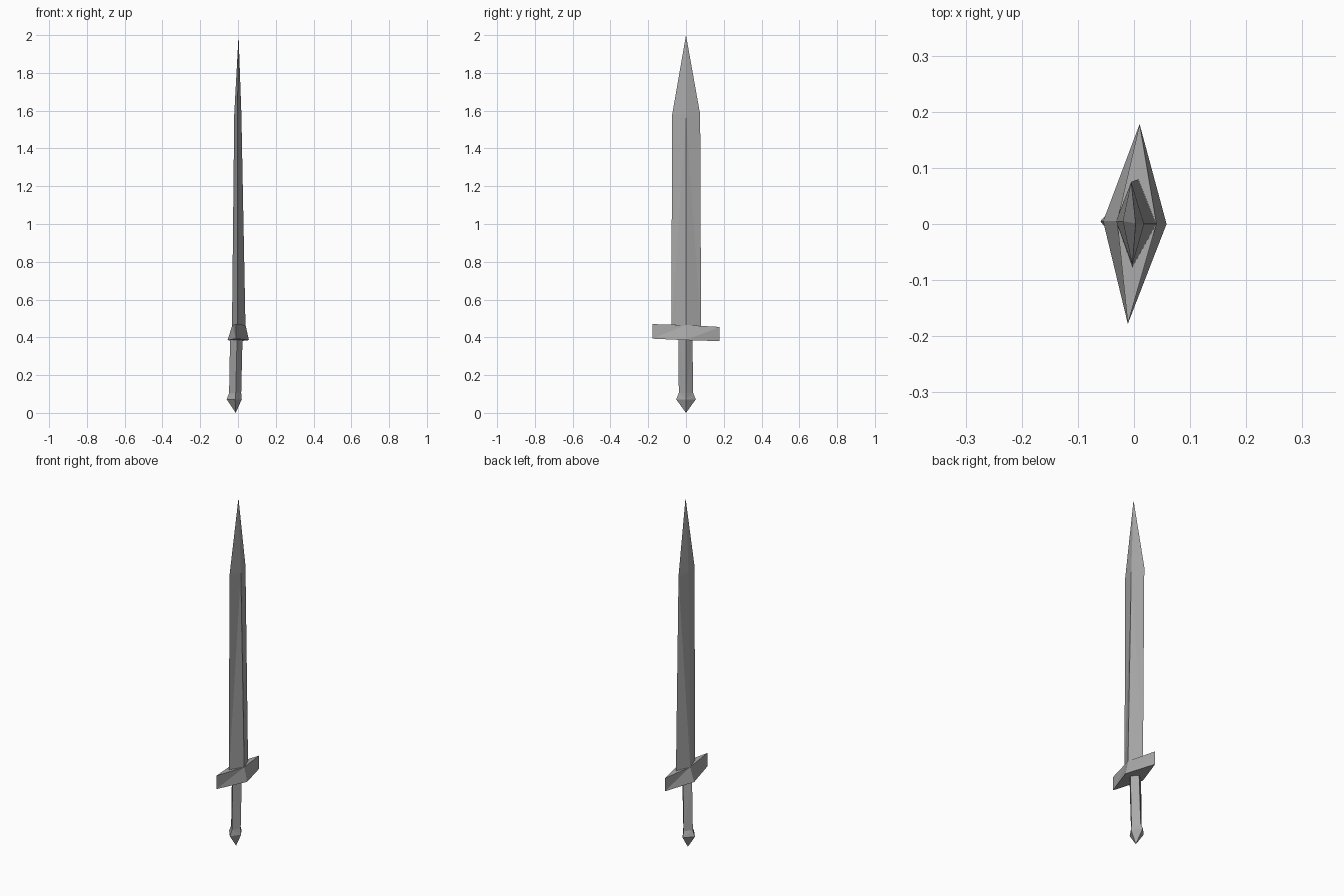
import bpy
import bmesh

cube = bpy.data.objects.get("Cube")
if cube:
    bpy.data.objects.remove(cube)

steel = bpy.data.materials.new("grey_steel")
steel.use_nodes = True
colour = (0.4, 0.4, 0.4, 1)
steel.diffuse_color = colour
steel.node_tree.nodes["Principled BSDF"].inputs["Base Color"].default_value = colour


def loft(name, rings):
    """Join four-cornered rings from bottom to top; a one-point ring is a tip."""
    bm = bmesh.new()
    loops = [[bm.verts.new(p) for p in ring] for ring in rings]
    for low, high in zip(loops, loops[1:]):
        for i in range(4):
            j = (i + 1) % 4
            if len(low) == 1:
                bm.faces.new((low[0], high[j], high[i]))
            elif len(high) == 1:
                bm.faces.new((low[i], low[j], high[0]))
            else:
                bm.faces.new((low[i], low[j], high[j], high[i]))
    for end in (loops[0], loops[-1]):
        if len(end) == 4:
            bm.faces.new(end)
    bmesh.ops.triangulate(bm, faces=[f for f in bm.faces if len(f.verts) == 4])
    bmesh.ops.recalc_face_normals(bm, faces=bm.faces)
    mesh = bpy.data.meshes.new(name)
    bm.to_mesh(mesh)
    bm.free()
    mesh.materials.append(steel)
    obj = bpy.data.objects.new(name, mesh)
    bpy.context.collection.objects.link(obj)


def diamond(z, left, back, right, front):
    """Diamond ring; left and right are x values, back and front are (x, y)."""
    return [(left, 0, z), (*back, z), (right, 0.005, z), (*front, z)]


# Blade, tapering to a point
loft("blade", [
    diamond(0.44, 0.04, (0.008, 0.08), -0.032, (-0.003, -0.078)),
    diamond(1.58, 0.018, (-0.005, 0.075), -0.02, (-0.003, -0.073)),
    [(0.003, 0, 2)],
])

# Crossguard, slightly tilted, wider at its underside
loft("crossguard", [
    [(0.058, 0, 0.385), (0.01, 0.178, 0.38), (-0.055, 0.005, 0.385), (-0.011, -0.178, 0.393)],
    [(0.04, 0, 0.465), (0.01, 0.178, 0.455), (-0.03, 0.005, 0.465), (-0.011, -0.178, 0.47)],
])

# Grip flaring into the pointed pommel
loft("grip_and_pommel", [
    [(-0.012, 0, 0)],
    diamond(0.072, 0.02, (-0.015, 0.052), -0.06, (-0.015, -0.052)),
    diamond(0.105, 0.017, (-0.012, 0.038), -0.047, (-0.012, -0.038)),
    diamond(0.395, 0.024, (-0.005, 0.034), -0.042, (-0.005, -0.041)),
])
